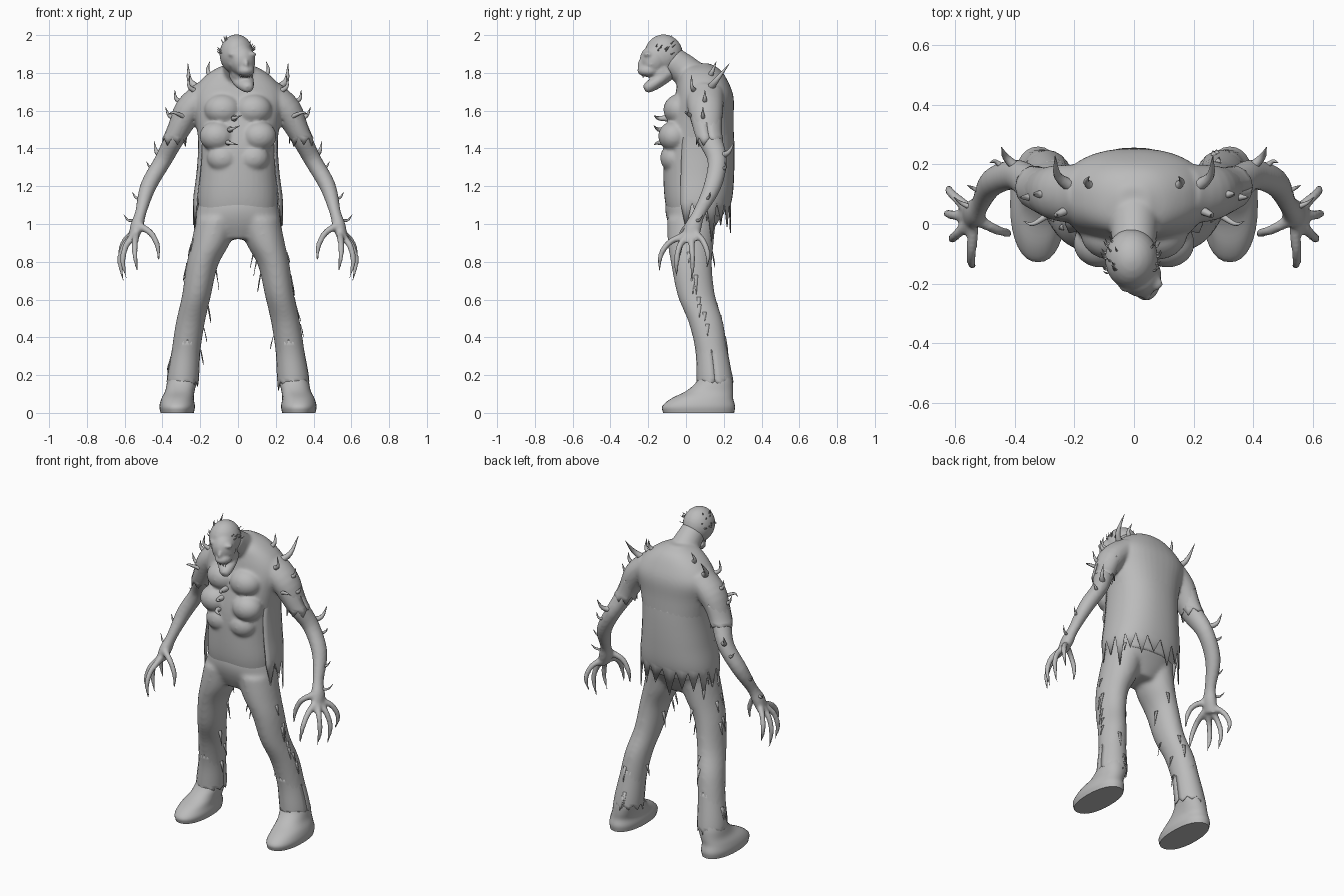
import bpy, bmesh, math, random
from mathutils import Vector

if "Cube" in bpy.data.objects:
    bpy.data.objects.remove(bpy.data.objects["Cube"])

random.seed(4)
grey = bpy.data.materials.new("mid_grey")
grey.diffuse_color = (0.5, 0.5, 0.5, 1)
grey.use_nodes = True
grey.node_tree.nodes["Principled BSDF"].inputs["Base Color"].default_value = grey.diffuse_color


def sample(pts, f):
    """Smooth interpolation through sections, f from 0 to len(pts)-1."""
    i = min(int(f), len(pts) - 2)
    t = f - i
    p1, p2 = Vector(pts[i]), Vector(pts[i + 1])
    p0 = Vector(pts[i - 1]) if i else 2 * p1 - p2
    p3 = Vector(pts[i + 2]) if i + 2 < len(pts) else 2 * p2 - p1
    return 0.5 * (2 * p1 + (p2 - p0) * t + (2 * p0 - 5 * p1 + 4 * p2 - p3) * t * t
                  + (3 * p1 - p0 - 3 * p2 + p3) * t ** 3)


def flip(pts, s):
    return [(p[0] * s, *p[1:]) for p in pts]


def around(a, e):
    c, s = math.cos(a), math.sin(a)
    return math.copysign(abs(c) ** e, c), math.copysign(abs(s) ** e, s)


def loft(bm, pts, n=24, sub=4, level=True, e=1.0):
    """Sections are x, y, z, width radius, depth radius; level keeps rings horizontal."""
    rows, u = [], Vector((1, 0, 0))
    total = (len(pts) - 1) * sub
    for k in range(total + 1):
        q = sample(pts, k / sub)
        c = Vector(q[:3])
        v = Vector((0, 1, 0))
        if not level:
            a = Vector(sample(pts, max(0, k - .5) / sub)[:3])
            b = Vector(sample(pts, min(total, k + .5) / sub)[:3])
            t = (b - a).normalized()
            u = u - t * u.dot(t)
            if u.length < .05:
                u = t.orthogonal()
            u.normalize()
            v = t.cross(u)
        ring = []
        for j in range(n):
            x, y = around(2 * math.pi * j / n, e)
            ring.append(bm.verts.new(c + u * x * max(q[3], .001) + v * y * max(q[4], .001)))
        rows.append(ring)
    for a, b in zip(rows, rows[1:]):
        for j in range(n):
            bm.faces.new((a[j], a[(j + 1) % n], b[(j + 1) % n], b[j]))
    bm.faces.new(rows[0][::-1])
    bm.faces.new(rows[-1])


def blob(bm, c, r):
    res = bmesh.ops.create_uvsphere(bm, u_segments=24, v_segments=14, radius=1)
    for v in res["verts"]:
        v.co = Vector((v.co.x * r[0], v.co.y * r[1], v.co.z * r[2])) + Vector(c)


def horn(bm, a, b, tip, r):
    loft(bm, [(*a, r, r), (*b, r * .6, r * .6), (*tip, .001, .001)], n=8, sub=4, level=False)


def finish(name, bm, voxel=0, smooth=4, thick=0):
    bmesh.ops.recalc_face_normals(bm, faces=bm.faces)
    me = bpy.data.meshes.new(name)
    bm.to_mesh(me)
    bm.free()
    me.materials.append(grey)
    ob = bpy.data.objects.new(name, me)
    bpy.context.collection.objects.link(ob)
    if voxel:
        m = ob.modifiers.new("blend", "REMESH")
        m.mode, m.voxel_size, m.use_smooth_shade = "VOXEL", voxel, True
        m = ob.modifiers.new("soften", "SMOOTH")
        m.factor, m.iterations = .5, smooth
    if thick:
        m = ob.modifiers.new("cloth", "SOLIDIFY")
        m.thickness, m.offset = thick, 0
    bpy.ops.object.select_all(action="DESELECT")
    ob.select_set(True)
    bpy.context.view_layer.objects.active = ob
    bpy.ops.object.shade_smooth_by_angle(angle=math.radians(50))


def cloth(bm, pts, f0, f1, a0, a1, n, out, tear, e=1.0, rows=8):
    """Torn sheet that leaves a lofted form gradually, with a zigzag lower hem."""
    grid = []
    for k in range(rows + 1):
        line, o = [], -.006 + (out + .006) * k / rows
        for j in range(n + 1):
            q = sample(pts, f0 + (f1 - f0) * k / rows)
            x, y = around(math.radians(a0 + (a1 - a0) * j / n), e)
            line.append(bm.verts.new((q[0] + x * (q[3] + o), q[1] + y * (q[4] + o * .6), q[2])))
        grid.append(line)
    for a, b in zip(grid, grid[1:]):
        for j in range(n):
            bm.faces.new((a[j], a[j + 1], b[j + 1], b[j]))
    for j in range(0, n - 1, 2):
        p, m, q = grid[-1][j:j + 3]
        tip = m.co - Vector((0, 0, tear * random.uniform(.35, 1)))
        bm.faces.new((p, m, q, bm.verts.new(tip)))


torso = [(0, .05, 1.04, .205, .145), (0, .058, 1.14, .213, .172), (0, .063, 1.27, .207, .183),
         (0, .068, 1.42, .208, .185), (0, .08, 1.56, .228, .172), (0, .096, 1.67, .25, .156),
         (0, .09, 1.75, .208, .135), (0, .078, 1.815, .13, .105), (0, .075, 1.85, .05, .05)]
arm = [(.17, .1, 1.69, .075, .1), (.262, .105, 1.6, .077, .093), (.328, .12, 1.47, .056, .068),
       (.395, .165, 1.34, .046, .052), (.475, .14, 1.2, .043, .047), (.515, .07, 1.06, .03, .034),
       (.535, .04, .99, .035, .045), (.555, .02, .92, .025, .045)]
fingers = [[(.52, .01, .99), (.46, -.02, .95), (.425, -.03, .88), (.42, -.04, .80)],
           [(.54, -.01, .94), (.545, -.09, .9), (.545, -.135, .83), (.53, -.14, .74)],
           [(.56, .0, .93), (.595, -.035, .88), (.61, -.05, .8), (.59, -.05, .71)],
           [(.565, .03, .93), (.605, .03, .88), (.625, .035, .8), (.605, .03, .69)],
           [(.555, .05, .95), (.6, .09, .91), (.622, .115, .84), (.605, .11, .76)]]
leg = [(.11, .03, 1.03, .112, .13), (.145, .025, .9, .103, .122), (.19, .03, .78, .084, .108),
       (.22, .055, .62, .077, .1), (.252, .105, .48, .077, .092), (.275, .135, .33, .077, .085),
       (.29, .15, .2, .079, .09), (.295, .155, .13, .072, .09)]

# Torso, neck, arms and swollen chest in one blended skin
bm = bmesh.new()
loft(bm, torso, 40, e=.87)
loft(bm, [(0, .08, 1.72, .12, .1), (0, .01, 1.8, .085, .085), (0, -.08, 1.87, .072, .075)],
     level=False)
for s in (-1, 1):
    loft(bm, flip(arm, s), level=False)
    blob(bm, (s * .08, -.03, 1.605), (.1, .09, .085))
    blob(bm, (s * .112, -.065, 1.465), (.092, .082, .08))
    blob(bm, (s * .08, -.065, 1.35), (.085, .072, .076))
    for f in fingers:
        loft(bm, flip([(*p, r, r) for p, r in zip(f, (.021, .0175, .015, .005))], s), 10, 5, False)
finish("body", bm, .0085, 9)

# Trousers: hips and legs
bm = bmesh.new()
loft(bm, [(0, .03, .92, .1, .085), (0, .035, 1.0, .213, .128), (0, .048, 1.08, .216, .158),
          (0, .055, 1.18, .185, .15)], 40, e=.95)
for s in (-1, 1):
    loft(bm, flip(leg, s))
finish("trousers", bm, .011, 12)

# Shoes
for s, side in ((-1, "left"), (1, "right")):
    bm = bmesh.new()
    loft(bm, flip([(.322, .067, 0, .088, .188), (.322, .067, .035, .094, .193),
                   (.32, .085, .075, .086, .165), (.308, .125, .115, .078, .125),
                   (.298, .15, .16, .078, .098), (.295, .155, .2, .07, .085)], s), 32, e=.9)
    finish(side + "_shoe", bm)

# Head: skull, brow, cheeks, nose and gaping jaw
bm = bmesh.new()
blob(bm, (-.008, -.118, 1.898), (.09, .102, .106))
blob(bm, (.022, -.172, 1.865), (.07, .074, .082))
blob(bm, (.043, -.232, 1.845), (.014, .026, .03))
blob(bm, (.04, -.198, 1.812), (.048, .06, .034))
blob(bm, (.02, -.135, 1.8), (.058, .062, .062))
loft(bm, [(.01, -.1, 1.8, .062, .045), (.03, -.15, 1.755, .056, .036),
          (.05, -.2, 1.724, .036, .03), (.055, -.22, 1.714, .018, .018)], level=False)
for x, y in ((-.02, -.205), (.064, -.2)):
    blob(bm, (x, y, 1.898), (.034, .026, .016))
    blob(bm, (x, y + .014, 1.845), (.028, .024, .018))
finish("head", bm, .0075, 6)

# Scalp bristles in a patch on each side, and teeth
bm = bmesh.new()
for k in range(26):
    a = random.uniform(.75, 1.2) * math.pi if k < 17 else random.uniform(-.15, .2) * math.pi
    h = random.uniform(.0, 1.0 if k < 17 else .7)
    d = Vector((math.cos(a) * math.cos(h), math.sin(a) * math.cos(h), math.sin(h)))
    p = Vector((-.008 + d.x * .085, -.118 + d.y * .096, 1.897 + d.z * .098))
    horn(bm, p, p + d * .01, p + d * .02 + Vector((0, .01, .008)), .005)
for k in range(6):
    x = .015 + k * .011
    horn(bm, (x, -.225 + abs(k - 3) * .004, 1.79), (x, -.228, 1.783), (x, -.226, 1.773), .005)
finish("bristles_and_teeth", bm)

# Curved thorns on shoulders, arms and elbows
thorns = [((.2, .12, 1.71), (.255, .16, 1.76), (.265, .23, 1.85), .024),
          ((.13, .12, 1.77), (.16, .14, 1.81), (.15, .16, 1.86), .018),
          ((.22, .05, 1.7), (.26, .03, 1.73), (.255, .03, 1.79), .016),
          ((.27, .1, 1.64), (.325, .1, 1.66), (.335, .1, 1.71), .018),
          ((.3, .1, 1.56), (.36, .09, 1.57), (.385, .09, 1.62), .018),
          ((.29, .03, 1.57), (.34, .0, 1.59), (.37, .01, 1.58), .012),
          ((.385, .18, 1.36), (.43, .225, 1.38), (.445, .258, 1.44), .02),
          ((.43, .18, 1.29), (.465, .21, 1.3), (.485, .205, 1.33), .012),
          ((.5, .1, 1.13), (.54, .12, 1.14), (.56, .13, 1.17), .011),
          ((.53, .05, 1.02), (.58, .07, 1.02), (.605, .09, 1.05), .011)]
bm = bmesh.new()
for s in (-1, 1):
    for a, b, c, r in thorns:
        horn(bm, *flip((a, b, c), s), r)
finish("thorns", bm)

# Broken ribs poking from the chest
bm = bmesh.new()
for x, z, tx, tz in ((-.02, 1.56, .02, 1.575), (-.04, 1.5, .01, 1.52), (-.05, 1.43, .0, 1.42)):
    horn(bm, (x, -.09, z), (x, -.145, z), (tx, -.17, tz), .018)
finish("ribs", bm)

# Torn coat skirt, short sleeves and trouser cuffs
bm = bmesh.new()
cloth(bm, torso, 3.6, .75, -25, 205, 24, .024, .21, .87, 16)
finish("coat", bm, thick=.005)
bm = bmesh.new()
for s in (-1, 1):
    cloth(bm, flip(arm, s), 1.2, 2.1, 0, 360, 14, .008, .05)
    cloth(bm, flip(leg, s), 4.6, 6.4, 0, 360, 20, .006, .05)
finish("sleeves_and_cuffs", bm, thick=.004)

# Loose slivers of cloth hanging from coat sides and legs
bm = bmesh.new()
for s in (-1, 1):
    for k in range(22):
        if k < 8:
            q, a = sample(torso, random.uniform(.2, 2.5)), random.uniform(-.4, .4)
        else:
            q, a = sample(leg, random.uniform(.8, 6)), random.choice((0, 0, math.pi, 1.6))
        a += random.uniform(-.3, .3)
        x, y = math.cos(a), math.sin(a)
        c = Vector((s * (q[0] + x * q[3]), q[1] + y * q[4], q[2]))
        o, w = Vector((s * x, y, 0)), Vector((-y, s * x, 0)) * .011
        drop = Vector((0, 0, -random.uniform(.05, .11)))
        bm.faces.new([bm.verts.new(p) for p in
                      (c - w, c + w, c + o * .012 + drop * .6 + w * .4, c + o * .016 + drop)])
finish("rags", bm, thick=.003)
